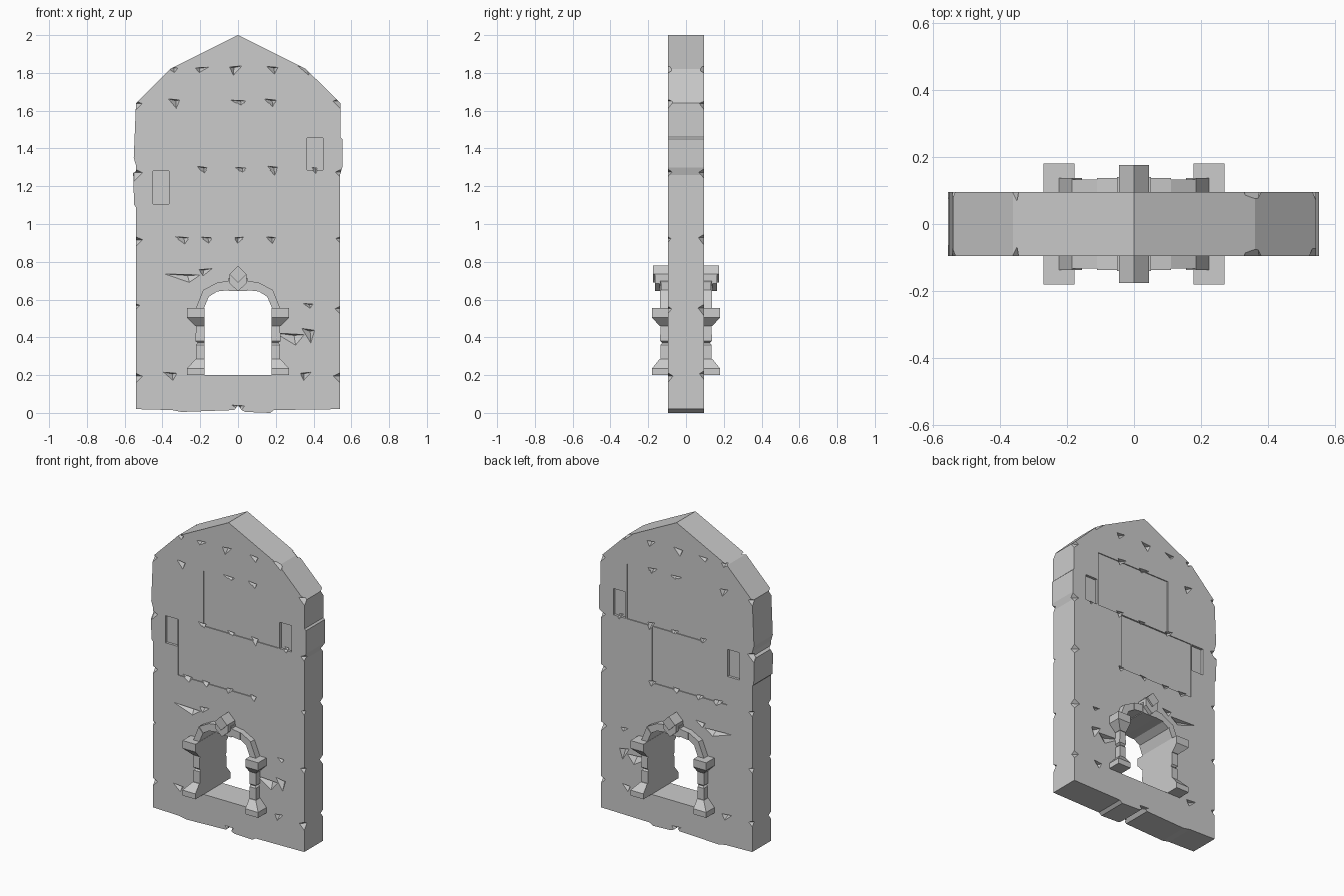
import bpy, bmesh, random
from mathutils import Vector

random.seed(4)
if "Cube" in bpy.data.objects:
    bpy.data.objects.remove(bpy.data.objects["Cube"], do_unlink=True)

GREY = (0.6, 0.6, 0.6, 1)
stone = bpy.data.materials.new("grey stone")
stone.use_nodes = True
stone.diffuse_color = GREY
stone.node_tree.nodes["Principled BSDF"].inputs["Base Color"].default_value = GREY


def finish(bm, name):
    bmesh.ops.recalc_face_normals(bm, faces=bm.faces)
    mesh = bpy.data.meshes.new(name)
    bm.to_mesh(mesh)
    bm.free()
    mesh.materials.append(stone)
    obj = bpy.data.objects.new(name, mesh)
    bpy.context.collection.objects.link(obj)
    return obj


def prism(bm, outline, y0, y1):
    """Extrude an x-z outline from y0 to y1."""
    a = [bm.verts.new((x, y0, z)) for x, z in outline]
    b = [bm.verts.new((x, y1, z)) for x, z in outline]
    bm.faces.new(a)
    bm.faces.new(b[::-1])
    for i in range(len(a)):
        j = (i + 1) % len(a)
        bm.faces.new((a[i], b[i], b[j], a[j]))


def rect(x0, x1, z0, z1):
    return [(x0, z0), (x1, z0), (x1, z1), (x0, z1)]


def block(bm, x0, x1, y, levels):
    """Stack of rectangular sections: (z, outer x, half depth)."""
    rings = []
    for z, xo, d in levels:
        rings.append([bm.verts.new(p) for p in
                      ((x0, -d, z), (xo, -d, z), (xo, d, z), (x0, d, z))])
    bm.faces.new(rings[0])
    bm.faces.new(rings[-1][::-1])
    for r, s in zip(rings, rings[1:]):
        for i in range(4):
            j = (i + 1) % 4
            bm.faces.new((r[i], r[j], s[j], s[i]))


def cut(target, bm, name):
    cutter = finish(bm, name)
    cutter.hide_render = True
    mod = target.modifiers.new(name, 'BOOLEAN')
    mod.operation = 'DIFFERENCE'
    mod.solver = 'EXACT'
    mod.use_self = True
    mod.object = cutter
    bpy.context.view_layer.objects.active = target
    bpy.ops.object.modifier_apply(modifier=name)
    bpy.data.objects.remove(cutter, do_unlink=True)


# Wall slab with a worn outline and gabled top
D = 0.096
bm = bmesh.new()
prism(bm, [(-.54, .02), (-.35, .015), (-.3, .005), (-.02, .015), (0, .04), (.02, .015),
           (.04, .005), (.17, 0), (.19, .015), (.54, .02), (.54, 1.26), (.552, 1.3),
           (.552, 1.45), (.542, 1.46), (.542, 1.64), (.36, 1.82), (0, 2), (-.36, 1.82),
           (-.54, 1.64), (-.552, 1.35), (-.54, 1.31), (-.54, 1.28), (-.555, 1.27),
           (-.55, 1.1), (-.54, 1.09)], -D, D)
wall = finish(bm, "wall")

# Arched doorway
half_arch = [(.18, .56), (.155, .62), (.11, .65), (.05, .665)]
arch = half_arch + [(-x, z) for x, z in reversed(half_arch)]
bm = bmesh.new()
prism(bm, [(-.18, .2), (.18, .2)] + arch, -.3, .3)
cut(wall, bm, "doorway cutter")

# Shallow sunken stones, on both faces
for n, (outline, depth) in enumerate((
        (rect(-.18, .355, 1.285, 1.64), .006), (rect(-.36, .175, .92, 1.28), .006),
        (rect(.365, .45, 1.285, 1.455), .016), (rect(-.45, -.365, 1.105, 1.28), .016))):
    bm = bmesh.new()
    for s in (-1, 1):
        prism(bm, outline, s * (D - depth), s * .2)
    cut(wall, bm, "panel cutter %d" % n)


# Chips along the joints of the masonry: wedge cutters, on both faces
def chip(bm, x, z, w, h, depth):
    flip = random.choice((-1, 1))
    for s in (-1, 1):
        base = [(x - w * flip, z + h * .5), (x + w * flip, z + h * .3),
                (x + w * .4 * flip, z - h)]
        v = [bm.verts.new((px, s * (D + .005), pz)) for px, pz in base]
        tip = bm.verts.new((x + w * .3 * flip, s * (D - depth), z + h * .2))
        bm.faces.new(v)
        for i in range(3):
            bm.faces.new((v[i], v[(i + 1) % 3], tip))


courses = {1.82: (-.35, -.19, -.01, .18, .355), 1.645: (-.34, 0, .17),
           1.29: (-.19, .01, .18, .4), .92: (-.3, -.17, .01, .17),
           .2: (-.36, .36), .03: (0,)}
bm = bmesh.new()
for z, xs in courses.items():
    for x in xs:
        chip(bm, x, z, random.uniform(.03, .05), random.uniform(.02, .04), .035)
for x, z, w, h in ((-.3, .72, .11, .035), (-.17, .75, .04, .03), (.27, .4, .09, .05),
                   (.37, .42, .04, .06), (.37, .57, .03, .02)):
    chip(bm, x, z, w, h, .03)
cut(wall, bm, "chip cutter")

# Broken corners on the vertical edges
bm = bmesh.new()
for z in (.2, .56, .92, 1.28, 1.64):
    for sx in (-1, 1):
        for sy in (-1, 1):
            r = random.uniform(.025, .045)
            c = Vector((sx * .55, sy * .1, z + random.uniform(-.01, .01)))
            offs = ((r * 1.3, 0, 0), (0, r, 0), (-r * 1.3, 0, 0), (0, -r, 0))
            ring = [bm.verts.new(c + Vector(o)) for o in offs]
            top = bm.verts.new(c + Vector((0, 0, r * .6)))
            low = bm.verts.new(c - Vector((0, 0, r * 1.3)))
            for i in range(4):
                j = (i + 1) % 4
                bm.faces.new((ring[i], ring[j], top))
                bm.faces.new((ring[j], ring[i], low))
cut(wall, bm, "corner cutter")

# Door surround: a base, a notched shaft and a capital on each side
for side, s in (("left", 1), ("right", -1)):
    for part, levels in (
            ("base", ((.2, .27, .18), (.235, .27, .18), (.285, .225, .14))),
            ("shaft", ((.28, .222, .135), (.36, .222, .135), (.37, .212, .127),
                       (.38, .225, .137), (.48, .222, .135))),
            ("capital", ((.46, .225, .14), (.505, .27, .18), (.555, .27, .18)))):
        bm = bmesh.new()
        block(bm, s * .178, None, 0, [(z, s * x, d) for z, x, d in levels])
        finish(bm, side + "_door_" + part)

# Arch stones
inner = [(.182, .55), (.155, .615), (.11, .643), (.045, .65)]
outer = [(.225, .55), (.185, .65), (.11, .69), (.045, .70)]
for side, s in (("left", 1), ("right", -1)):
    bm = bmesh.new()
    for i in range(3):
        quad = (inner[i], outer[i], outer[i + 1], inner[i + 1])
        d = .137 - .004 * (i % 2)
        prism(bm, [(s * x, z) for x, z in quad], -d, d)
    finish(bm, side + "_arch_stones")

# Keystone with a pointed top and a raised lozenge
bm = bmesh.new()
prism(bm, [(-.05, .645), (.05, .645), (.05, .715), (-.05, .715)], -.14, .14)
prism(bm, [(0, .645), (.045, .685), (.045, .735), (0, .78), (-.045, .735), (-.045, .685)],
      -.165, .165)
prism(bm, [(0, .69), (.045, .735), (0, .78), (-.045, .735)], -.176, .176)
finish(bm, "keystone")
